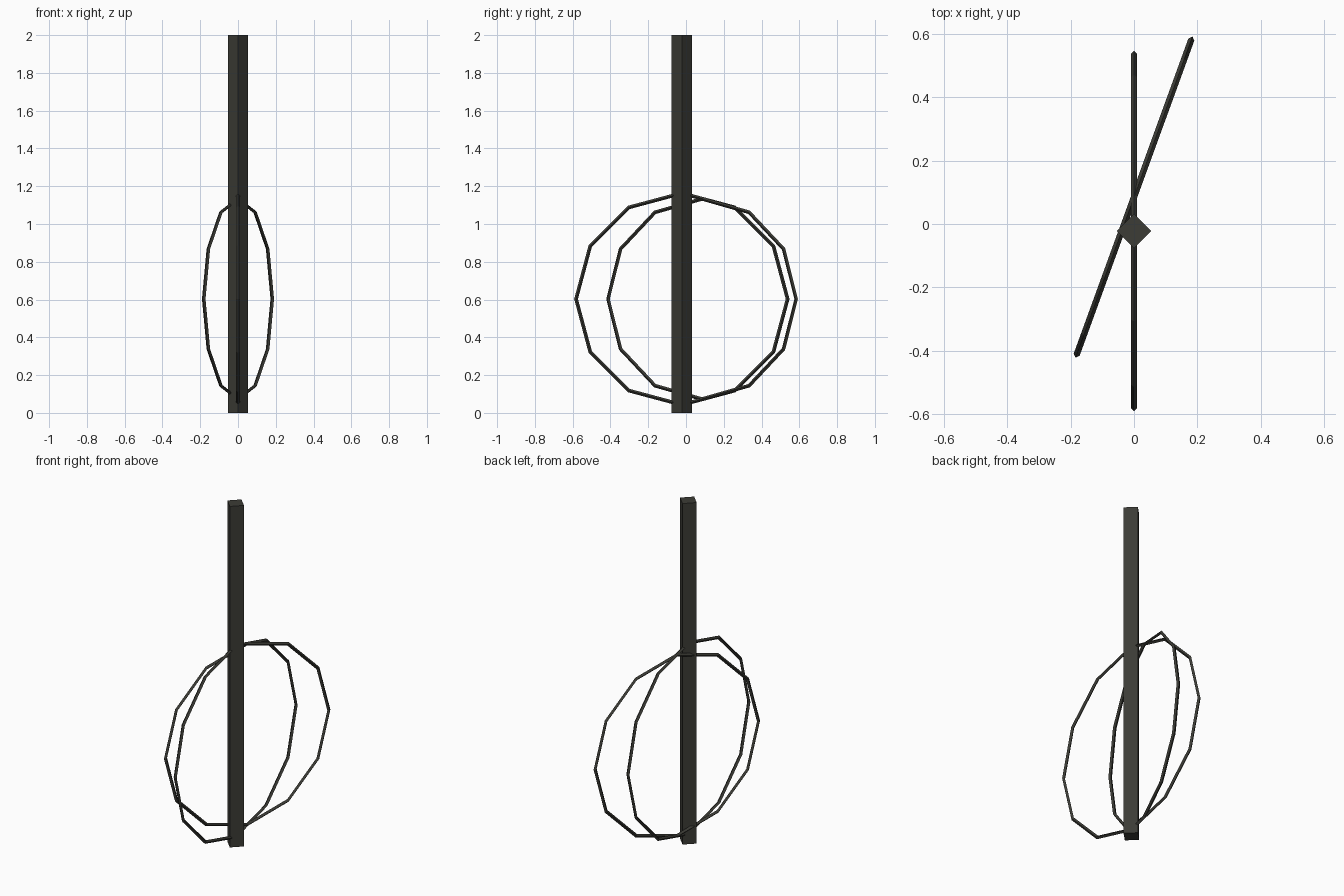
import bpy
import math

if "Cube" in bpy.data.objects:
    bpy.data.objects.remove(bpy.data.objects["Cube"])

# One dark metal colour for everything
metal = bpy.data.materials.new("dark metal")
metal.diffuse_color = (0.045, 0.045, 0.037, 1.0)
metal.use_nodes = True
metal.node_tree.nodes["Principled BSDF"].inputs["Base Color"].default_value = metal.diffuse_color


def finish(name):
    obj = bpy.context.object
    obj.name = name
    obj.data.materials.append(metal)
    return obj


# Square post, turned so that an edge faces the front
bpy.ops.mesh.primitive_cylinder_add(vertices=4, radius=0.054, depth=2.0,
                                    location=(0, -0.022, 1.0))
finish("post")


# Upright twelve-sided hoop with a diamond cross-section
def hoop(name, y, outer_radius, turn, tube=0.01):
    bpy.ops.mesh.primitive_torus_add(
        major_segments=12, minor_segments=4,
        major_radius=outer_radius - tube, minor_radius=tube,
        location=(0, y, 0.603),
        rotation=(0, math.pi / 2, math.radians(turn)))
    finish(name)


hoop("large_hoop", -0.022, 0.57, 0)
hoop("small_hoop", 0.085, 0.54, -20)
